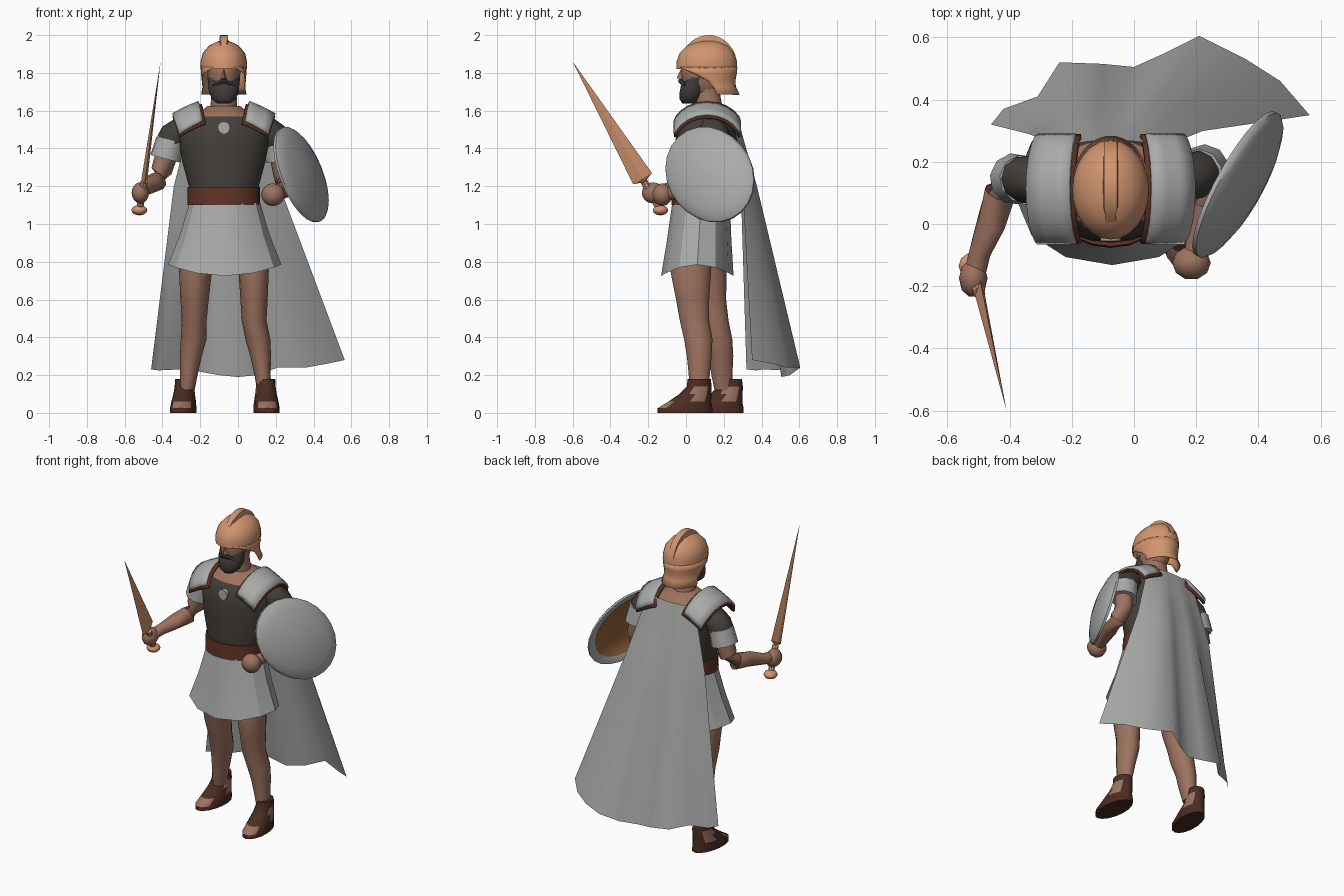
import bpy, bmesh, math
from mathutils import Vector as V

if "Cube" in bpy.data.objects:
    bpy.data.objects.remove(bpy.data.objects["Cube"])

def material(name, col):
    m = bpy.data.materials.new(name)
    m.diffuse_color = (*col, 1)
    m.use_nodes = True
    m.node_tree.nodes["Principled BSDF"].inputs["Base Color"].default_value = m.diffuse_color
    return m

GREY = material("pale_grey", (0.40, 0.41, 0.40))
COPPER = material("copper", (0.64, 0.30, 0.16))
SKIN = material("skin", (0.34, 0.17, 0.115))
DARK = material("dark_leather", (0.056, 0.049, 0.040))
BROWN = material("red_brown", (0.115, 0.034, 0.018))
SANDAL = material("sandal_brown", (0.070, 0.025, 0.016))
BEARD = material("beard", (0.050, 0.047, 0.044))
OCHRE = material("ochre", (0.30, 0.13, 0.04))
CX = -0.075  # body centre line


def build(name, verts, faces, mats, rule=None, sharp=40, thick=0):
    bm = bmesh.new()
    vs = [bm.verts.new(v) for v in verts]
    for f in faces:
        bm.faces.new([vs[i] for i in f])
    bmesh.ops.recalc_face_normals(bm, faces=bm.faces)
    me = bpy.data.meshes.new(name)
    if rule:
        for f in bm.faces:
            f.material_index = rule(f.calc_center_median())
    bm.to_mesh(me)
    bm.free()
    for m in mats:
        me.materials.append(m)
    me.shade_smooth()
    me.set_sharp_from_angle(angle=math.radians(sharp))
    ob = bpy.data.objects.new(name, me)
    bpy.context.collection.objects.link(ob)
    if thick:
        s = ob.modifiers.new("thickness", 'SOLIDIFY')
        s.thickness, s.offset = thick, 0
    return ob


def skin_rings(name, rings, mats, caps=(True, True), closed=True, **kw):
    """Join equal rings of points into a surface."""
    n = len(rings[0])
    verts = [p for r in rings for p in r]
    faces = []
    for k in range(len(rings) - 1):
        for i in range(n if closed else n - 1):
            j = (i + 1) % n
            faces.append((k*n + i, k*n + j, (k+1)*n + j, (k+1)*n + i))
    if caps[0]:
        faces.append(tuple(range(n)))
    if caps[1]:
        faces.append(tuple(range((len(rings)-1)*n, len(rings)*n)))
    return build(name, verts, faces, mats, **kw)


def ring(c, u, w, n):
    return [V(c) + V(u)*math.cos(2*math.pi*i/n) + V(w)*math.sin(2*math.pi*i/n) for i in range(n)]


def loft(name, secs, mats, n=14, **kw):
    """Stack of horizontal ellipses (x, y, z, rx, ry)."""
    return skin_rings(name, [ring(s[:3], (s[3], 0, 0), (0, s[4], 0), n) for s in secs], mats, **kw)


def tube(name, pts, mats, n=10, **kw):
    """Round limb along a path of (x, y, z, radius)."""
    rings = []
    for i, p in enumerate(pts):
        d = (V(pts[min(i+1, len(pts)-1)][:3]) - V(pts[max(i-1, 0)][:3])).normalized()
        u = d.cross(V((0.3, 1, 0.55))).normalized()
        rings.append(ring(p[:3], u*p[3], d.cross(u)*p[3], n))
    return skin_rings(name, rings, mats, **kw)


def ball(name, c, r, mat, seg=12):
    secs = []
    for k in range(9):
        a = math.pi*(k + 0.25)/8.5
        secs.append((c[0], c[1], c[2] - r[2]*math.cos(a), r[0]*math.sin(a), r[1]*math.sin(a)))
    return loft(name, secs, [mat], n=seg, sharp=60)


# Torso with a skin collar, belt, medallion
loft("torso", [(CX, .08, 1.08, .18, .145), (CX, .09, 1.2, .185, .15), (CX, .10, 1.33, .22, .16),
               (CX, .11, 1.45, .24, .165), (CX, .12, 1.52, .24, .16), (CX, .13, 1.57, .20, .14),
               (CX, .13, 1.59, .13, .115), (CX, .13, 1.625, .085, .08)],
     [DARK, SKIN], n=20, rule=lambda c: int(c.z > 1.575), sharp=60)
loft("belt", [(CX, .08, 1.10, .192, .157), (CX, .085, 1.195, .192, .157)], [BROWN], n=20)
skin_rings("medallion", [ring((CX, y, 1.51), (.033, 0, 0), (0, 0, .033), 12) for y in (-.03, -.055)], [GREY])

# Flared skirt with a hem that dips at front and back
skirt = []
for z, rx, ry, cy, dip in ((1.11, .188, .153, .08, 0), (.95, .235, .17, .07, .03), (.785, .30, .192, .06, .06)):
    r = ring((CX + .005, cy, z), (rx, 0, 0), (0, ry, 0), 12)
    for i, p in enumerate(r):
        p.z -= dip*(1 - abs(math.cos(2*math.pi*i/12))**2)
    skirt.append(r)
skin_rings("skirt", skirt, [GREY], caps=(True, False), sharp=28)

# Legs and sandals
loft("left_leg", [(.03, .06, 1.0, .09, .10), (.083, .025, .75, .08, .11), (.085, .035, .6, .072, .09),
                  (.085, .045, .49, .066, .08), (.105, .065, .39, .066, .077), (.12, .07, .3, .055, .067),
                  (.13, .07, .2, .042, .057), (.14, .07, .12, .04, .05)], [SKIN], sharp=60)
loft("right_leg", [(-.18, .09, 1.0, .09, .10), (-.225, .105, .75, .087, .112), (-.23, .12, .6, .075, .095),
                   (-.232, .145, .49, .066, .082), (-.235, .17, .39, .068, .077), (-.25, .185, .3, .058, .067),
                   (-.26, .19, .2, .046, .057), (-.27, .20, .12, .04, .05)], [SKIN], sharp=60)
for side, fx, fy, turn in (("left", .148, 0, .05), ("right", -.285, .165, -.09)):
    def bare(c):
        ly, lz = c.y - fy, c.z
        toe = .03 < lz < .07 and ly < -.07
        ankle = .05 < lz < .125 and .03 < ly < .11 and abs(c.x - fx + turn*ly) > .025
        return int(toe or ankle)
    secs = [(-.005, 0, .070, .145), (-.005, .025, .070, .145), (.02, .06, .065, .113),
            (.05, .10, .057, .085), (.07, .14, .052, .066), (.07, .18, .050, .061)]
    rings = []
    for y, z, rx, ry in secs:
        r = ring((fx, fy + y, z), (rx, 0, 0), (0, ry, 0), 16)
        for p in r:
            p.x += turn*(fy + .05 - p.y)
        rings.append(r)
    skin_rings(side + "_sandal", rings, [SANDAL, SKIN], rule=bare, sharp=50)

# Neck, head, nose and beard
loft("neck", [(CX, .13, 1.56, .085, .08), (CX, .125, 1.62, .07, .07), (CX, .10, 1.75, .066, .07)], [SKIN], sharp=60)
ball("head", (CX, .09, 1.80), (.088, .118, .145), SKIN, 16)
build("nose", [(CX, -.025, 1.825), (CX - .02, -.015, 1.765), (CX + .02, -.015, 1.765), (CX, -.050, 1.772),
               (CX, .01, 1.79)], [(0, 1, 3), (0, 3, 2), (1, 2, 3), (0, 4, 1), (0, 2, 4), (1, 4, 2)], [SKIN])
loft("beard", [(CX, .015, 1.638, .035, .035), (CX, .02, 1.66, .062, .055), (CX, .035, 1.70, .079, .07),
               (CX, .042, 1.735, .082, .07), (CX, .062, 1.775, .087, .06)], [BEARD], sharp=60)
tube("moustache", [(CX - .055, .0, 1.735, .012), (CX, -.030, 1.757, .013), (CX + .055, .0, 1.735, .012)], [BEARD], n=6)

# Helmet: dome, cheek and neck guard open at the face, crest
loft("helmet_dome", [(CX, .11, 1.82, .122, .160), (CX, .11, 1.86, .123, .16), (CX, .112, 1.905, .112, .145),
                     (CX, .115, 1.945, .078, .108), (CX, .12, 1.968, .03, .05)],
     [COPPER], n=24, caps=(False, True), sharp=60)
guard = []
for z, cy, rx, ry, a0 in ((1.83, .11, .1225, .160, -62), (1.795, .11, .120, .157, -25), (1.76, .112, .115, .148, 0),
                          (1.725, .12, .113, .142, 10), (1.685, .125, .122, .157, 14)):
    guard.append([(CX + rx*math.cos(a), cy + ry*math.sin(a), z)
                  for a in [math.radians(a0 + (180 - 2*a0)*i/18) for i in range(19)]])
skin_rings("neck_guard", guard, [COPPER], caps=(False, False), closed=False, thick=.004, sharp=60)
crest = []
for i in range(13):
    a = math.radians(12 + 128*i/12)
    c, s = math.cos(a), math.sin(a)
    w = .026 if i < 11 else .02
    o, q = (.12 + .15*c, 1.84 + .16*s), (.12 + .12*c, 1.84 + .11*s)
    crest.append([(CX - w, *q), (CX - w*.8, *o), (CX + w*.8, *o), (CX + w, *q)])
skin_rings("helmet_crest", crest, [COPPER])

# Shoulder plates over a brown lining, on both sides
def shoulder(name, s, mat, inner, drop, grow):
    rows = []
    for i in range(11):
        a = math.pi*i/10
        k, y = math.sin(a)**1.3, .113 - (.172 + grow)*math.cos(a)
        zi, zo = 1.545 + .10*k - drop, 1.475 + .105*k - drop
        di, do = .112 + .02*k - inner, .235 + .035*k
        rows.append([(CX + s*(di + (do - di)*t), y, zi + (zo - zi)*t + .004*math.sin(math.pi*t)) for t in (0, .33, .67, 1)])
    skin_rings(name, rows, [mat], caps=(False, False), closed=False, thick=.014)

for side, s in (("left", 1), ("right", -1)):
    shoulder(side + "_shoulder_plate", s, GREY, 0, 0, 0)
    shoulder(side + "_shoulder_lining", s, BROWN, .017, .015, -.002)

# Sleeves, arms and hands
tube("right_sleeve", [(-.24, .13, 1.50, .07), (-.305, .14, 1.495, .075), (-.342, .145, 1.465, .078), (-.362, .145, 1.43, .074)], [DARK], sharp=60)
tube("right_cuff", [(-.358, .145, 1.445, .077), (-.384, .145, 1.345, .083)], [GREY])
tube("right_arm", [(-.375, .145, 1.38, .060), (-.405, .14, 1.28, .056), (-.43, .10, 1.225, .053), (-.46, 0, 1.21, .047),
                   (-.495, -.09, 1.185, .035), (-.512, -.16, 1.17, .035)], [SKIN], sharp=60)
ball("right_hand", (-.517, -.175, 1.165), (.046, .062, .056), SKIN, 10)
tube("left_sleeve", [(.09, .13, 1.50, .07), (.155, .145, 1.495, .075), (.19, .155, 1.465, .078), (.21, .165, 1.43, .074)], [DARK], sharp=60)
tube("left_cuff", [(.207, .165, 1.445, .077), (.226, .175, 1.34, .082)], [GREY])
tube("left_arm", [(.22, .17, 1.38, .058), (.238, .185, 1.27, .054), (.25, .155, 1.21, .052), (.24, .06, 1.18, .047),
                  (.205, -.06, 1.165, .037), (.19, -.12, 1.16, .037)], [SKIN], sharp=60)
ball("left_hand", (.185, -.125, 1.155), (.062, .055, .06), SKIN, 10)

# Domed round shield, ochre on the inside
c, u, v = V((.345, .121, 1.265)), V((.12, .234, -.03)), V((-.07, 0, .25))
nrm = u.cross(v).normalized()
prof = [(.02, .05), (.4, .044), (.75, .024), (.94, .006), (1, -.008), (1, -.022), (.82, -.012), (.78, -.002), (.4, .016), (.02, .022)]
shield = skin_rings("shield", [ring(c + nrm*h, u*r, v*r, 24) for r, h in prof], [GREY, OCHRE], sharp=45)
for i, f in enumerate(shield.data.polygons):
    f.material_index = int(6*24 <= i < 9*24 or i == 9*24 + 1)

# Sword: diamond blade, grip and pommel
base, tip = V((-.495, -.23, 1.24)), V((-.41, -.60, 1.86))
wide, thin = V((0, .86, .51))*.058, V((.016, 0, 0))
heel = base + (base - tip)*.03
build("sword_blade", [base + wide, base + thin, base - wide, base - thin, tip, heel],
      [(0, 1, 4), (1, 2, 4), (2, 3, 4), (3, 0, 4), (1, 0, 5), (2, 1, 5), (3, 2, 5), (0, 3, 5)], [COPPER], sharp=20)
tube("sword_grip", [(-.497, -.222, 1.225, .02), (-.52, -.14, 1.08, .018)], [COPPER], n=8)
ball("sword_pommel", (-.522, -.135, 1.073), (.042, .042, .027), COPPER, 10)

# Cape: folded hem blended up to the shoulders
hem = [(-.46, .32, .23), (-.42, .37, .225), (-.31, .41, .23), (-.24, .52, .225), (-.1, .515, .20), (0, .505, .19),
       (.1, .55, .20), (.21, .605, .24), (.36, .53, .24), (.47, .46, .26), (.565, .35, .28)]
rows = []
for k in range(11):
    t, row = k/10, []
    for i, h in enumerate(hem):
        s = i/10
        top = V((-.24 + .34*s, .25 + .02*math.sin(math.pi*s), 1.585))
        mid = V((-.34 + .56*s, .335 + .3*(h[1] - .47), 1.2))
        row.append(top.lerp(mid, t/.3) if t < .3 else mid.lerp(V(h), (t - .3)/.7))
    rows.append(row)
skin_rings("cape", rows, [GREY], caps=(False, False), closed=False, sharp=60)
